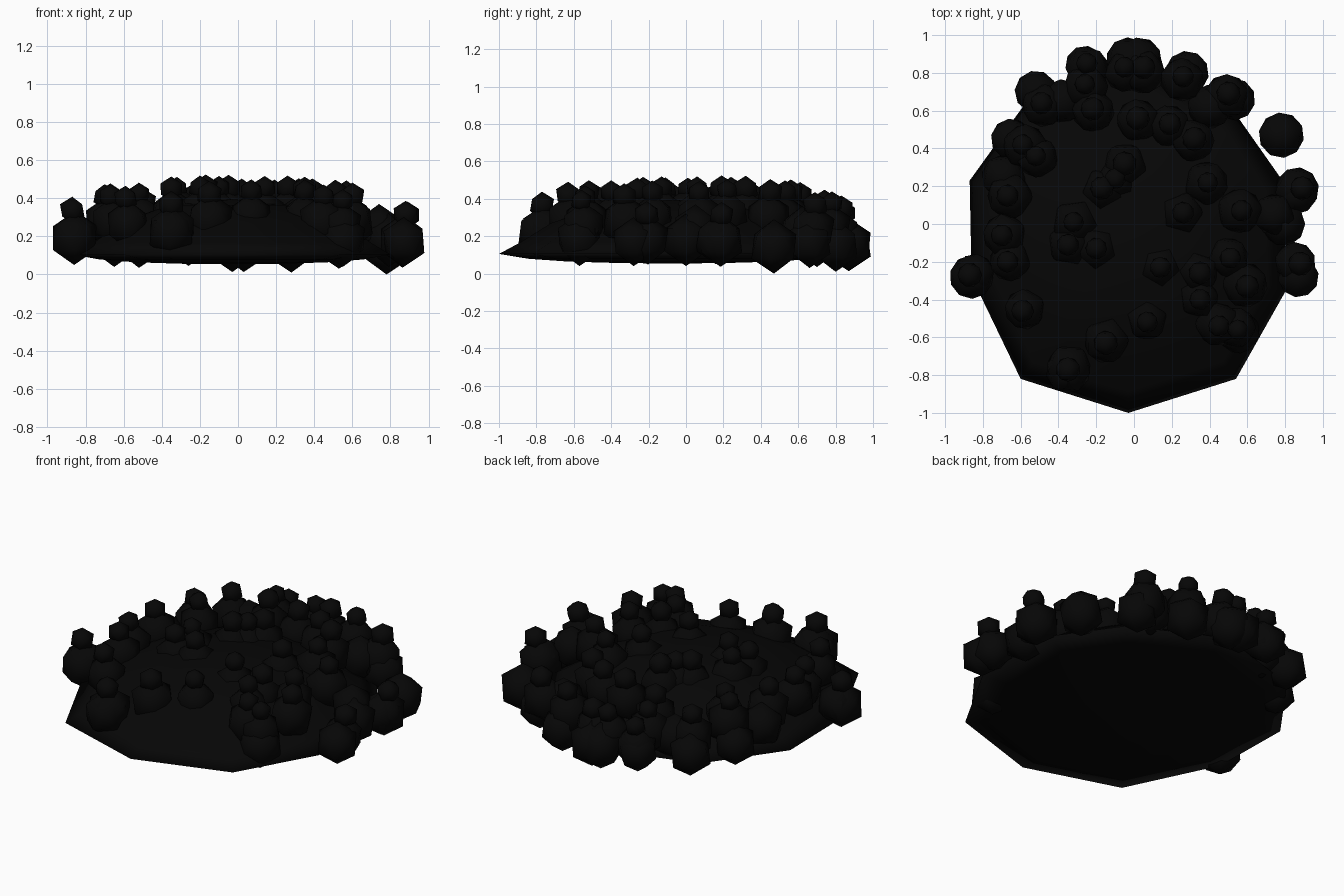
import bpy, bmesh, math, random
from mathutils import Matrix

random.seed(4)

black = bpy.data.materials.new("black")
black.diffuse_color = (0.002, 0.002, 0.002, 1)


def finish(name, bm):
    bmesh.ops.recalc_face_normals(bm, faces=bm.faces)
    me = bpy.data.meshes.new(name)
    bm.to_mesh(me)
    bm.free()
    me.materials.append(black)
    for p in me.polygons:
        p.use_smooth = True
    ob = bpy.data.objects.new(name, me)
    bpy.context.collection.objects.link(ob)
    return ob


def add_ball(bm, x, y, z, r, wide=1.0):
    # pole-up icosahedron with a random turn
    m = (Matrix.Translation((x, y, z))
         @ Matrix.Rotation(random.uniform(0, math.tau), 4, 'Z')
         @ Matrix.Diagonal((r * wide, r * wide, r, 1)))
    bmesh.ops.create_icosphere(bm, subdivisions=1, radius=1.0, matrix=m)


def bead_height(x, y):
    q = x * x + y * y
    z = 0.46 - 0.08 * q - 0.1 * q ** 3
    if y > 0.8 or x > 0.8:
        z -= 0.025
    return z


# shallow ten-sided mound: thin rim, domed top, gently bowed underside
outline = [(-0.03, -1.0), (0.54, -0.82), (0.80, -0.36), (0.80, 0.21), (0.54, 0.58),
           (0.02, 0.84), (-0.56, 0.66), (-0.87, 0.23), (-0.86, -0.28), (-0.60, -0.82)]
rings = [(0.3, 0.056), (0.6, 0.064), (0.83, 0.079), (1.0, 0.105),
         (0.88, 0.165), (0.7, 0.27), (0.4, 0.365)]
cx, cy = -0.03, -0.07
bm = bmesh.new()
loops = [[bm.verts.new((cx + (x - cx) * s, cy + (y - cy) * s, z)) for x, y in outline]
         for s, z in rings]
n = len(outline)
for a, b in zip(loops, loops[1:]):
    for i in range(n):
        j = (i + 1) % n
        bm.faces.new((a[i], a[j], b[j], b[i]))
for loop, z in ((loops[0], 0.054), (loops[-1], 0.395)):
    c = bm.verts.new((cx, cy, z))
    for i in range(n):
        bm.faces.new((loop[i], loop[(i + 1) % n], c))
finish("mound", bm)

# lumps, each carrying a small bead on top
beads = [(-0.25, 0.85), (-0.26, 0.74), (-0.22, 0.61), (-0.05, 0.83), (0.05, 0.83),
         (0.26, 0.78), (0.02, 0.56), (0.19, 0.53), (0.32, 0.45), (0.50, 0.69),
         (-0.49, 0.64), (-0.59, 0.42), (-0.52, 0.36), (-0.67, 0.15), (-0.70, -0.06),
         (-0.67, -0.20), (-0.87, -0.27), (-0.17, 0.19), (-0.10, 0.24), (-0.05, 0.32),
         (-0.32, 0.01), (-0.35, -0.11), (-0.20, -0.13), (0.26, 0.06), (0.39, 0.22),
         (0.57, 0.07), (0.14, -0.23), (0.35, -0.26), (0.51, -0.18), (0.60, -0.33),
         (0.35, -0.40), (0.45, -0.54), (0.55, -0.56), (0.07, -0.52), (-0.15, -0.63),
         (-0.35, -0.77), (-0.59, -0.46), (0.88, -0.21), (0.89, 0.19)]
big, small = bmesh.new(), bmesh.new()
for x, y in beads:
    z = bead_height(x, y)
    add_ball(small, x, y, z, random.uniform(0.06, 0.073))
    # lump sits a little inward of its bead, except on the rim
    k = 0.97 if max(abs(x), abs(y)) > 0.8 else 0.98
    add_ball(big, x * k, y * k, z - 0.135, random.uniform(0.125, 0.145), 0.92)

# plain lumps around the rim: x, y, z, radius
for x, y, z, r in [(-0.86, -0.28, 0.19, 0.14), (-0.52, 0.70, 0.17, 0.135),
                   (-0.65, 0.45, 0.17, 0.13), (-0.26, 0.84, 0.17, 0.125),
                   (-0.03, 0.87, 0.155, 0.142), (0.03, 0.87, 0.155, 0.142),
                   (0.28, 0.80, 0.15, 0.14), (0.53, 0.66, 0.165, 0.135),
                   (0.78, 0.47, 0.145, 0.145), (0.86, 0.16, 0.18, 0.13),
                   (0.79, 0.0, 0.18, 0.14), (0.87, -0.28, 0.17, 0.13),
                   (0.55, -0.57, 0.18, 0.14), (0.40, 0.62, 0.22, 0.14),
                   (-0.38, 0.65, 0.22, 0.14), (-0.69, 0.25, 0.22, 0.14),
                   (-0.35, -0.78, 0.22, 0.14), (0.74, 0.05, 0.24, 0.13)]:
    add_ball(big, x, y, z, r, 0.93)
finish("lumps", big)
finish("beads", small)
